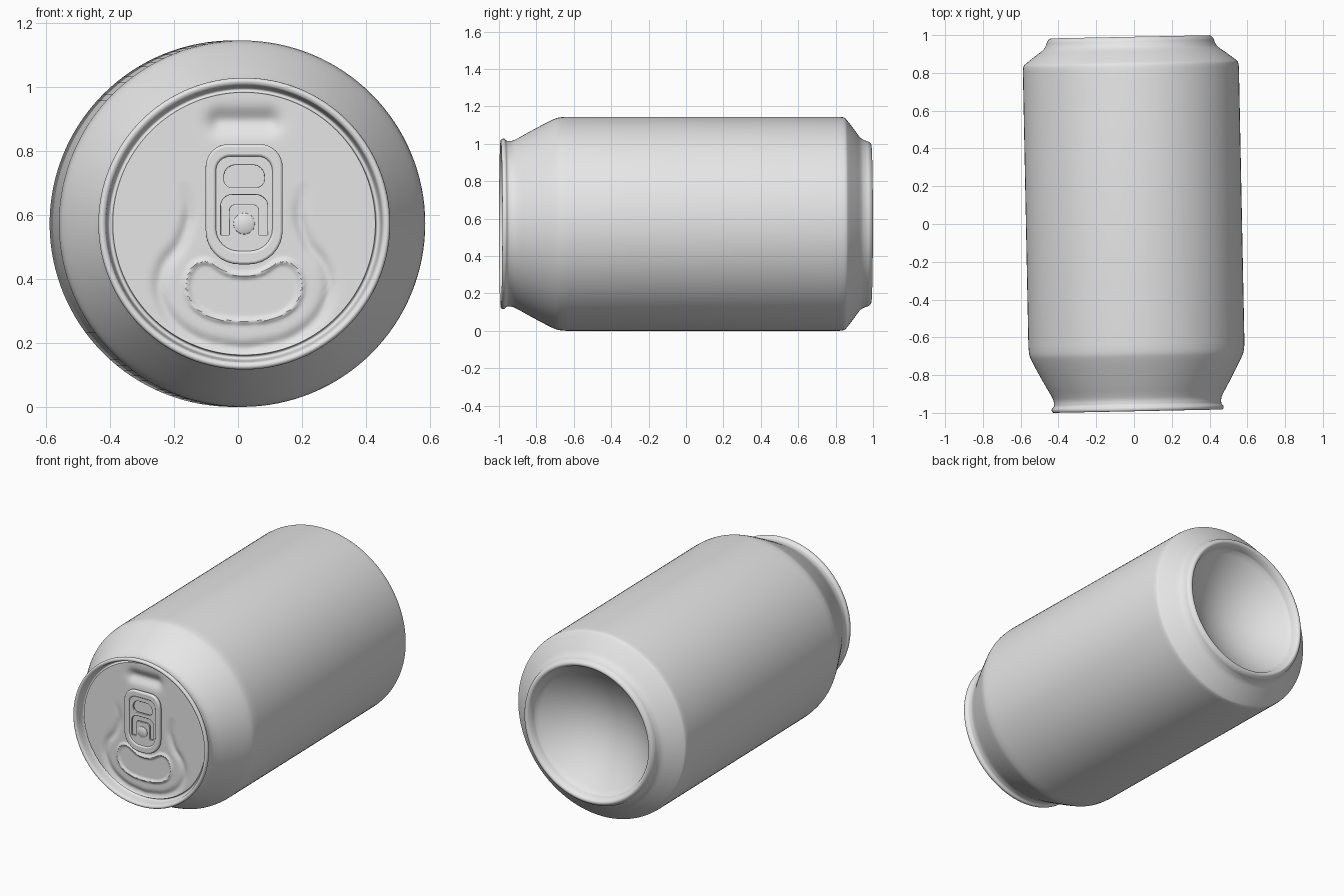
import bpy, bmesh, math
from mathutils import Matrix, Vector

if "Cube" in bpy.data.objects:
    bpy.data.objects.remove(bpy.data.objects["Cube"])

metal = bpy.data.materials.new("plain grey metal")
metal.use_nodes = True
GREY = (0.8, 0.8, 0.8, 1)
metal.diffuse_color = GREY
metal.node_tree.nodes["Principled BSDF"].inputs["Base Color"].default_value = GREY

# The can lies along y, turned very slightly about the vertical
PLACE = Matrix.Translation((0, 0, 0.572)) @ Matrix.Rotation(0.02, 4, 'Z')
PANEL_Y = -0.943


def finish(obj, angle=35):
    obj.data.materials.append(metal)
    bpy.ops.object.select_all(action='DESELECT')
    obj.select_set(True)
    bpy.context.view_layer.objects.active = obj
    if obj.type == 'CURVE':
        bpy.ops.object.convert(target='MESH')
    bpy.ops.object.shade_smooth_by_angle(angle=math.radians(angle))


def mesh_object(name, bm):
    bmesh.ops.recalc_face_normals(bm, faces=bm.faces)
    mesh = bpy.data.meshes.new(name)
    bm.to_mesh(mesh)
    bm.free()
    obj = bpy.data.objects.new(name, mesh)
    bpy.context.collection.objects.link(obj)
    obj.matrix_world = PLACE
    finish(obj)
    return obj


def smooth(points, steps=4, closed=False):
    """Catmull-Rom curve through 2D points."""
    p = [Vector(q) for q in points]
    n = len(p)
    out = []
    for i in range(n if closed else n - 1):
        if closed:
            a, b, c, d = (p[(i + k) % n] for k in (-1, 0, 1, 2))
        else:
            a, b, c, d = (p[min(max(i + k, 0), n - 1)] for k in (-1, 0, 1, 2))
        for s in range(steps):
            t = s / steps
            out.append(0.5 * (2 * b + (c - a) * t + (2 * a - 5 * b + 4 * c - d) * t * t
                              + (3 * b - a - 3 * c + d) * t ** 3))
    return out if closed else out + [p[-1]]


def lathe(name, profile, height=None, segments=128):
    """Turn (radius, y) points about the y axis; height pushes the surface forward."""
    bm = bmesh.new()
    rings = []
    for r, y in profile:
        ring = []
        for k in range(segments if r > 0 else 1):
            a = math.tau * k / segments
            x, z = r * math.cos(a), r * math.sin(a)
            ring.append(bm.verts.new((x, y - (height(x, z) if height else 0), z)))
        rings.append(ring)
    for one, two in zip(rings, rings[1:]):
        for k in range(segments):
            j = (k + 1) % segments
            quad = [one[k % len(one)], one[j % len(one)], two[j % len(two)], two[k % len(two)]]
            bm.faces.new(list(dict.fromkeys(quad)))
    return mesh_object(name, bm)


# Body: seamed rim, neck, straight wall, tapered base and inward dome
rim = smooth([(.41, PANEL_Y), (.413, -.932), (.42, -.93), (.426, -.94), (.432, -.98),
              (.438, -.989), (.447, -.991), (.454, -.985), (.455, -.972), (.446, -.963)], 3)
neck = smooth([(.443, -.955), (.444, -.93), (.457, -.9), (.485, -.85), (.528, -.77),
               (.558, -.71), (.568, -.68), (.572, -.64)])
base = smooth([(.572, .82), (.568, .845), (.555, .86), (.503, .9), (.463, .93), (.447, .955),
               (.44, .975), (.425, .99), (.41, .988), (.398, .97), (.39, .945)])
dome = [(.39 * k / 16, .945 - .17 * (1 - (k / 16) ** 2)) for k in range(15, -1, -1)]
lathe("can_body", rim + neck + base + dome)

# Pressed shapes of the lid: mouth outline, flowing bead and finger dimple
half_mouth = [(0, -.162), (.055, -.152), (.11, -.12), (.155, -.13), (.18, -.185),
              (.162, -.25), (.1, -.293), (0, -.305)]
mouth = smooth(half_mouth + [(-x, z) for x, z in half_mouth[-2:0:-1]], 8, True)
half_bead = [(.185, .12), (.172, .03), (.2, -.06), (.25, -.13), (.265, -.21),
             (.225, -.3), (.13, -.365), (0, -.39)]
bead = smooth(half_bead, 8)


def bump(d, width):
    return math.exp(-(d / width) ** 2)


def relief(x, z):
    p = Vector((x, z))
    q = Vector((abs(x), z))
    fade = min(1, max(0, (0.13 - z) / 0.12))
    h = 0.009 * bump(min((p - m).length for m in mouth), 0.009)
    h -= 0.011 * fade * bump(min((q - b).length for b in bead), 0.02)
    outside = max(0, abs(x) - 0.075)
    h -= 0.024 * bump(math.hypot(outside, z - 0.32), 0.036)
    return h if p.length < 0.409 else 0


lathe("lid_panel", [(.41 * k / 90, PANEL_Y) for k in range(90, -1, -1)], relief, 180)


def arc(cx, cz, r, start):
    return [(cx + r * math.cos(a), cz + r * math.sin(a))
            for a in (math.radians(start + 90 * k / 8) for k in range(9))]


def rounded(w, low, high, r_low, r_high):
    """Upright rounded rectangle, counter-clockwise."""
    return (arc(w - r_low, low + r_low, r_low, 270) + arc(w - r_high, high - r_high, r_high, 0)
            + arc(r_high - w, high - r_high, r_high, 90) + arc(r_low - w, low + r_low, r_low, 180))


def plate(name, outlines, y, thick, bevel):
    """Flat plate facing forward; outlines after the first are holes."""
    curve = bpy.data.curves.new(name, 'CURVE')
    curve.dimensions = '2D'
    curve.fill_mode = 'BOTH'
    curve.extrude = thick / 2 - bevel
    curve.bevel_depth = bevel
    curve.bevel_resolution = 2
    curve.offset = -bevel
    for outline in outlines:
        spline = curve.splines.new('POLY')
        spline.points.add(len(outline) - 1)
        for point, (x, z) in zip(spline.points, outline):
            point.co = (x, z, 0, 1)
        spline.use_cyclic_u = True
    obj = bpy.data.objects.new(name, curve)
    bpy.context.collection.objects.link(obj)
    obj.matrix_world = (PLACE @ Matrix.Translation((0, y, 0))
                        @ Matrix.Rotation(math.pi / 2, 4, 'X'))
    finish(obj, 50)


# Pull tab: rolled frame, thin web with finger hole and hinge slot
inner = rounded(.088, -.085, .21, .07, .045)
plate("tab_frame", [rounded(.12, -.127, .248, .105, .07), inner], PANEL_Y - .017, .024, .008)


def arch(w, top, r):
    return [(w, -.035)] + arc(w - r, top - r, r, 0) + arc(r - w, top - r, r, 90) + [(-w, -.035)]


slot = arch(.073, .09, .035) + arch(.047, .06, .02)[::-1]
hole = rounded(.063, .113, .183, .025, .035)
web = rounded(.095, -.092, .217, .075, .05)
plate("tab_web", [web, hole, slot], PANEL_Y - .015, .012, .003)

# Rivet holding the tab
lathe("rivet", [(.036, PANEL_Y), (.033, PANEL_Y - .024), (.027, PANEL_Y - .028),
                (0, PANEL_Y - .029)], segments=32)
